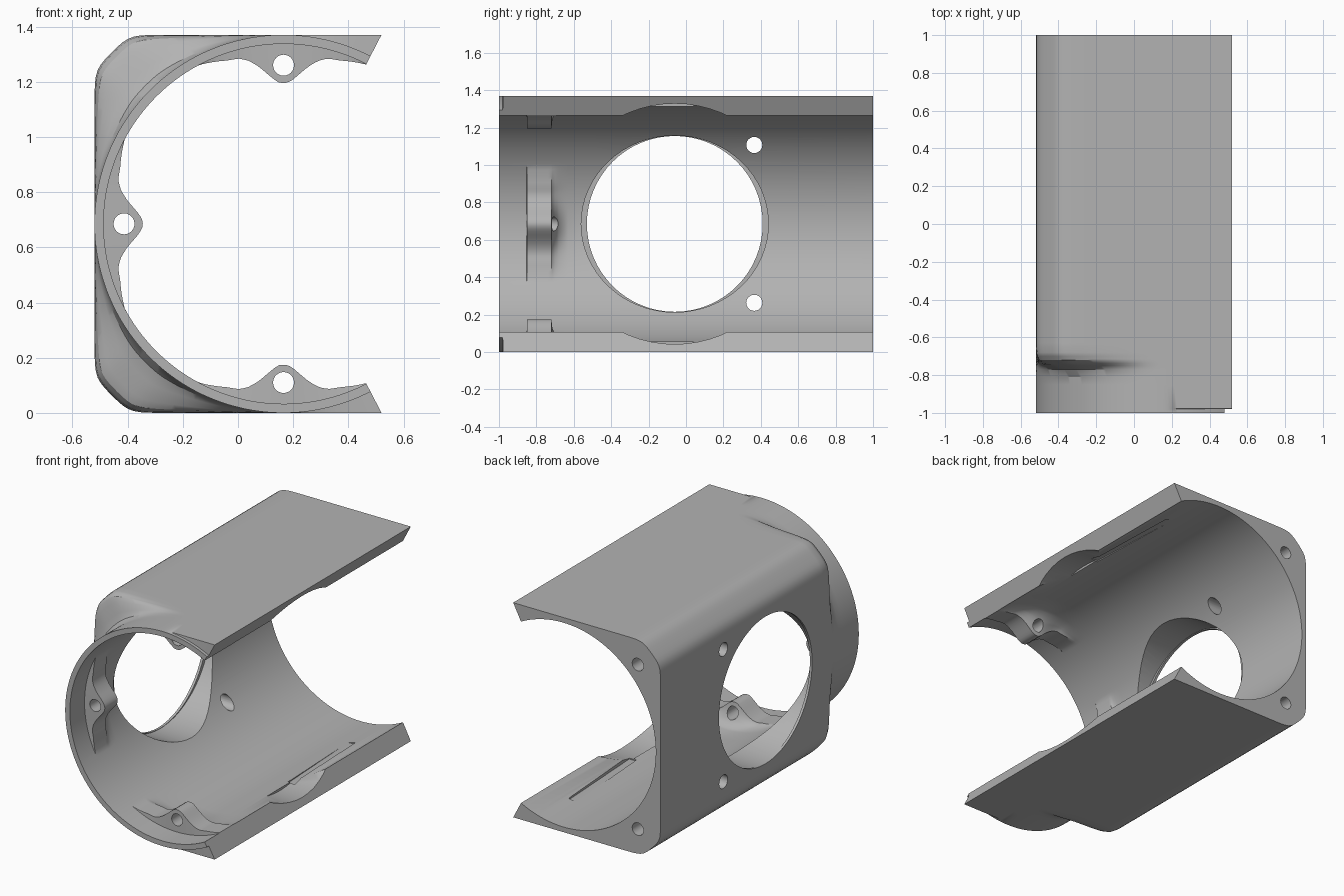
import bpy, bmesh, math
from mathutils import Matrix, Vector

cube = bpy.data.objects.get("Cube")
if cube:
    bpy.data.objects.remove(cube, do_unlink=True)

CX, CZ = 0.165, 0.685      # bore axis
R_OUT, R_BORE = 0.685, 0.652
OPEN = 62.6                # half angle of the open side
SEGS = 160

grey = bpy.data.materials.new("light_grey")
grey.use_nodes = True
colour = (0.45, 0.45, 0.45, 1)
grey.diffuse_color = colour
grey.node_tree.nodes["Principled BSDF"].inputs["Base Color"].default_value = colour


def interp(points, v):
    if v <= points[0][0]:
        return points[0][1]
    for (a, fa), (b, fb) in zip(points, points[1:]):
        if v <= b:
            return fa + (fb - fa) * (v - a) / (b - a)
    return points[-1][1]


# Square outside with softened, chamfered corners, as a radius per angle
def square_radius(deg):
    a = math.radians(deg)
    c, s = abs(math.cos(a)), abs(math.sin(a))
    terms = [s / R_OUT]
    if deg > 90 and deg < 270:
        terms += [c / R_OUT, (c + s) / math.sqrt(2) / 0.88]
    return sum(t ** 50 for t in terms) ** (-1 / 50)


BLEND = [(-0.81, 0), (-0.77, 0.12), (-0.75, 0.35), (-0.737, 0.7),
         (-0.72, 0.88), (-0.69, 0.97), (-0.65, 1)]


def outer_radius(deg, y):
    if 90 <= deg <= 270:
        t = interp(BLEND, y)
    else:
        t = 1 if y > -0.979 else 0
    return R_OUT + (square_radius(deg) - R_OUT) * t


# Screw lugs: height over the bore by angle, and strength along the length
LUG = [(0, 0.142), (2, 0.139), (4, 0.126), (6, 0.107), (9, 0.075), (12, 0.048),
       (15, 0.032), (19, 0.026), (23, 0.014), (28, 0)]
LUG_Y = [(-0.852, 0), (-0.85, 1), (-0.72, 1), (-0.715, 0.75), (-0.70, 0.45),
         (-0.68, 0.2), (-0.65, 0.05), (-0.63, 0)]


def inner_radius(deg, y):
    off = min(abs(deg - c) for c in (90, 180, 270))
    return R_BORE - interp(LUG, off) * interp(LUG_Y, y)


# Shell: a loft of C-shaped sections along y
stations = sorted({-1, -0.98, -0.978, -0.5, 1} | {y for y, _ in BLEND + LUG_Y})
angles = [OPEN + (360 - 2 * OPEN) * i / SEGS for i in range(SEGS + 1)]
bm = bmesh.new()


def section(y):
    loop = [(a, outer_radius(a, y)) for a in angles]
    loop += [(a, inner_radius(a, y)) for a in reversed(angles)]
    return [bm.verts.new((CX + r * math.cos(math.radians(a)), y,
                          CZ + r * math.sin(math.radians(a)))) for a, r in loop]


rings = [section(y) for y in stations]
n = len(rings[0])
for lo, hi in zip(rings, rings[1:]):
    for i in range(n):
        j = (i + 1) % n
        bm.faces.new((lo[i], lo[j], hi[j], hi[i]))
for ring in (rings[0], rings[-1]):
    for i in range(SEGS):
        bm.faces.new((ring[i], ring[i + 1], ring[n - 2 - i], ring[n - 1 - i]))
bmesh.ops.recalc_face_normals(bm, faces=bm.faces)
mesh = bpy.data.meshes.new("housing_shell")
bm.to_mesh(mesh)
bm.free()
shell = bpy.data.objects.new("housing_shell", mesh)
bpy.context.collection.objects.link(shell)
mesh.materials.append(grey)


# Cutting helpers
def cut(build):
    b = bmesh.new()
    build(b)
    m = bpy.data.meshes.new("cutter")
    b.to_mesh(m)
    b.free()
    m.materials.append(grey)
    ob = bpy.data.objects.new("cutter", m)
    ob.hide_render = True
    bpy.context.collection.objects.link(ob)
    mod = shell.modifiers.new("cut", "BOOLEAN")
    mod.operation, mod.solver, mod.object = "DIFFERENCE", "EXACT", ob
    bpy.context.view_layer.objects.active = shell
    bpy.ops.object.modifier_apply(modifier=mod.name)
    bpy.data.objects.remove(ob, do_unlink=True)


def drill(axis, centre, radius, length, sides=24, stretch=1):
    turn = Matrix.Rotation(math.pi / 2, 4, "Y" if axis == "x" else "X")
    place = Matrix.Translation(centre) @ Matrix.Diagonal((1, stretch, 1, 1)) @ turn
    cut(lambda b: bmesh.ops.create_cone(
        b, cap_ends=True, segments=sides, radius1=radius, radius2=radius,
        depth=length, matrix=place))


# Large side port, with its wider inner rim
drill("x", (-0.4, -0.06, CZ), 0.47, 0.6, 64)
drill("x", (-0.254, -0.06, CZ), 0.472, 0.5, 64, 1.06)
# Scallops in the open edges
drill("x", (0.49, -0.06, CZ), 0.643, 0.3, 64)
for side in (-1, 1):
    # Side wall holes, rear corner holes, upper and lower lug holes
    drill("x", (-0.4, 0.365, CZ + side * 0.422), 0.043, 0.6)
    drill("y", (CX - 0.525, 0.9, CZ + side * 0.525), 0.04, 0.5)
    drill("y", (CX, -0.75, CZ + side * 0.575), 0.038, 0.3)
    # Shallow slot inside each flange
    slot = (Matrix.Translation((0.33, 0.37, CZ + side * 0.615))
            @ Matrix.Rotation(math.radians(3), 4, "Z")
            @ Matrix.Diagonal((0.05, 0.66, 0.05, 1)))
    cut(lambda b: bmesh.ops.create_cube(b, size=1, matrix=slot))
drill("y", (CX - 0.578, -0.75, CZ), 0.038, 0.3)

# Smooth curves, sharp edges
bpy.ops.object.select_all(action="DESELECT")
shell.select_set(True)
bpy.context.view_layer.objects.active = shell
bpy.ops.object.shade_smooth_by_angle(angle=math.radians(30))
